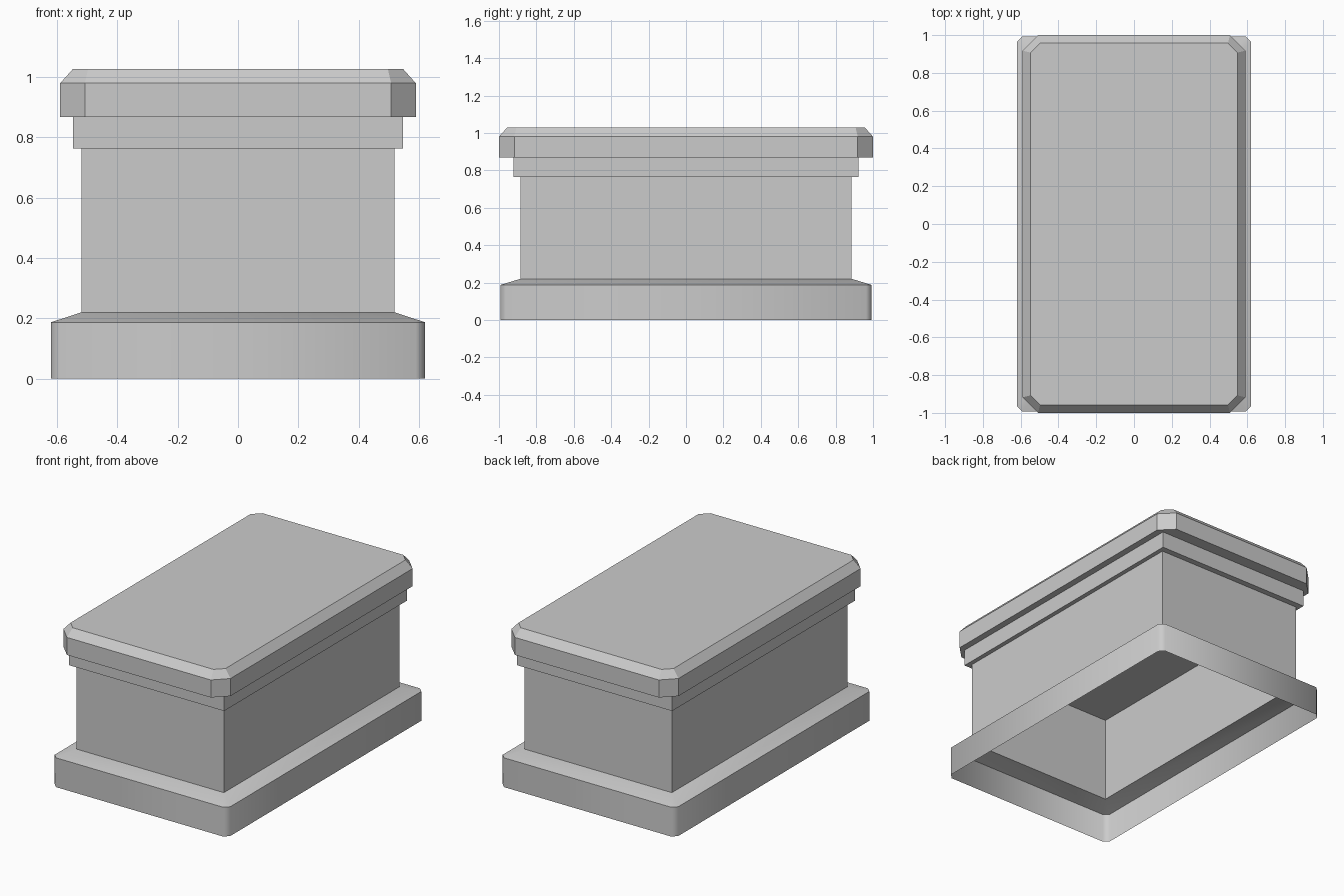
import bpy
import bmesh
import math

cube = bpy.data.objects.get("Cube")
if cube:
    bpy.data.objects.remove(cube, do_unlink=True)

stone = bpy.data.materials.new("stone_grey")
stone.use_nodes = True
colour = (0.6, 0.6, 0.6, 1.0)
stone.diffuse_color = colour
stone.node_tree.nodes["Principled BSDF"].inputs["Base Color"].default_value = colour


def outline(x, y, cut):
    """Rectangle of half sizes x and y, corners cut off, counter-clockwise."""
    return [(x, y - cut), (x - cut, y), (cut - x, y), (-x, y - cut),
            (-x, cut - y), (cut - x, -y), (x - cut, -y), (x, cut - y)]


def loft(name, rings, bottom=False, top=False, smooth=None):
    """Skin stacked rings given as (half x, half y, corner cut, z)."""
    bm = bmesh.new()
    loops = [[bm.verts.new((px, py, z)) for px, py in outline(x, y, cut)]
             for x, y, cut, z in rings]
    for low, high in zip(loops, loops[1:]):
        for i in range(len(low)):
            j = (i + 1) % len(low)
            bm.faces.new((low[i], low[j], high[j], high[i]))
    if bottom:
        bm.faces.new(loops[0][::-1])
    if top:
        bm.faces.new(loops[-1])
    # Uncut corners collapse to a single point
    bmesh.ops.remove_doubles(bm, verts=bm.verts[:], dist=0.0001)
    mesh = bpy.data.meshes.new(name)
    bm.to_mesh(mesh)
    bm.free()
    mesh.materials.append(stone)
    obj = bpy.data.objects.new(name, mesh)
    bpy.context.collection.objects.link(obj)
    if smooth:
        bpy.ops.object.select_all(action='DESELECT')
        obj.select_set(True)
        bpy.context.view_layer.objects.active = obj
        bpy.ops.object.shade_smooth_by_angle(angle=math.radians(smooth))
    return obj


# Hollow base with softened corners and a sloping shoulder
loft("plinth", [(0.62, 0.993, 0.03, 0), (0.62, 0.993, 0.03, 0.187),
                (0.52, 0.885, 0, 0.22)], smooth=50)

# Hollow main block, open below
loft("body", [(0.52, 0.885, 0, 0.22), (0.52, 0.885, 0, 0.763)])

# Step below the lid, whose underside closes the hollow
loft("trim", [(0.548, 0.923, 0, 0.763), (0.548, 0.923, 0, 0.868)], bottom=True)

# Lid with cut corners and a bevelled upper edge
loft("lid", [(0.59, 1, 0.082, 0.868), (0.59, 1, 0.082, 0.98),
             (0.547, 0.957, 0.05, 1.028)], bottom=True, top=True)
